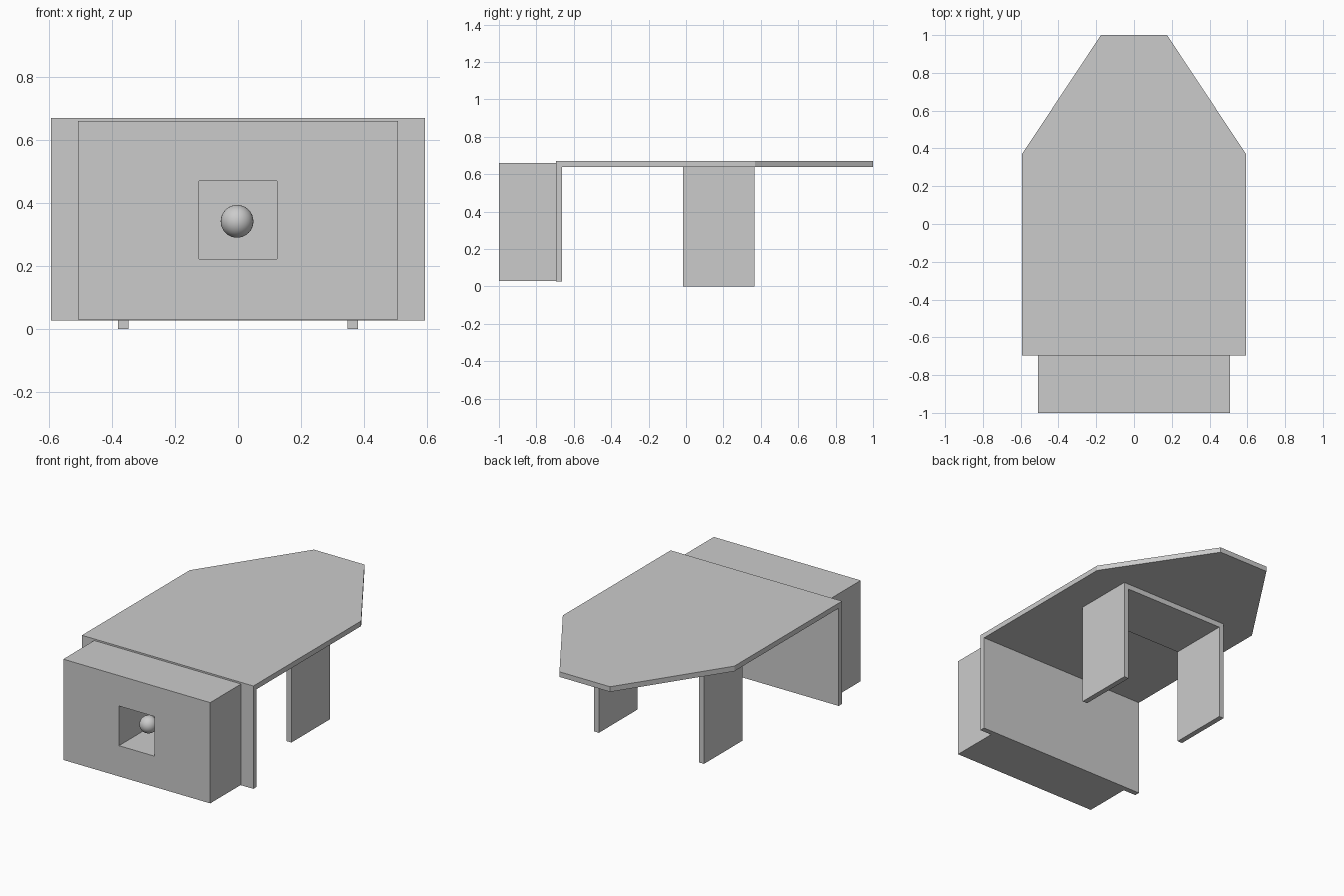
import bpy
import bmesh

cube = bpy.data.objects.get("Cube")
if cube:
    bpy.data.objects.remove(cube, do_unlink=True)

grey = bpy.data.materials.new("plain grey")
grey.use_nodes = True
COLOUR = (0.6, 0.6, 0.6, 1)
grey.diffuse_color = COLOUR
grey.node_tree.nodes["Principled BSDF"].inputs["Base Color"].default_value = COLOUR


def add_object(name, bm):
    bmesh.ops.recalc_face_normals(bm, faces=bm.faces)
    mesh = bpy.data.meshes.new(name)
    bm.to_mesh(mesh)
    bm.free()
    mesh.materials.append(grey)
    obj = bpy.data.objects.new(name, mesh)
    bpy.context.collection.objects.link(obj)
    return obj


def prism(name, outline, depth):
    """Extrude a closed outline along the depth vector."""
    bm = bmesh.new()
    face = bm.faces.new([bm.verts.new(p) for p in outline])
    result = bmesh.ops.extrude_face_region(bm, geom=[face], use_keep_orig=True)
    moved = [v for v in result["geom"] if isinstance(v, bmesh.types.BMVert)]
    bmesh.ops.translate(bm, verts=moved, vec=depth)
    return add_object(name, bm)


def box(name, x, y, z):
    outline = [(x[0], y[0], z[0]), (x[1], y[0], z[0]),
               (x[1], y[1], z[0]), (x[0], y[1], z[0])]
    return prism(name, outline, (0, 0, z[1] - z[0]))


# Table top tapering towards the back
half = [(0.593, -0.695), (0.593, 0.37), (0.175, 1.0)]
outline = half + [(-x, y) for x, y in reversed(half)]
prism("table_top", [(x, y, 0.638) for x, y in outline], (0, 0, 0.032))

# Upright front panel under the top
box("front_panel", (-0.593, 0.593), (-0.695, -0.662), (0.027, 0.638))

# Bridge-shaped support: two legs joined by a board under the top
leg_in, leg_out, under, top = 0.347, 0.38, 0.605, 0.638
half = [(leg_out, top), (leg_out, 0), (leg_in, 0), (leg_in, under)]
bridge = half + [(-x, z) for x, z in reversed(half)]
prism("leg_support", [(x, -0.015, z) for x, z in bridge], (0, 0.38, 0))

# Front cabinet with a square opening running back to the panel
bm = bmesh.new()
rings = []
for y in (-1.0, -0.695):
    for w, low, high in ((0.508, 0.03, 0.66), (0.123, 0.222, 0.47)):
        corners = ((-w, low), (w, low), (w, high), (-w, high))
        rings.append([bm.verts.new((x, y, z)) for x, z in corners])
outer_front, inner_front, outer_back, inner_back = rings
for a, b in ((outer_front, inner_front), (outer_back, inner_back),
             (outer_front, outer_back), (inner_front, inner_back)):
    for i in range(4):
        j = (i + 1) % 4
        bm.faces.new((a[i], a[j], b[j], b[i]))
add_object("front_cabinet", bm)

# Ball inside the opening
bpy.ops.mesh.primitive_uv_sphere_add(segments=32, ring_count=16, radius=0.052,
                                     location=(-0.003, -0.88, 0.342))
ball = bpy.context.object
ball.name = "ball"
ball.data.materials.append(grey)
bpy.ops.object.shade_smooth()
